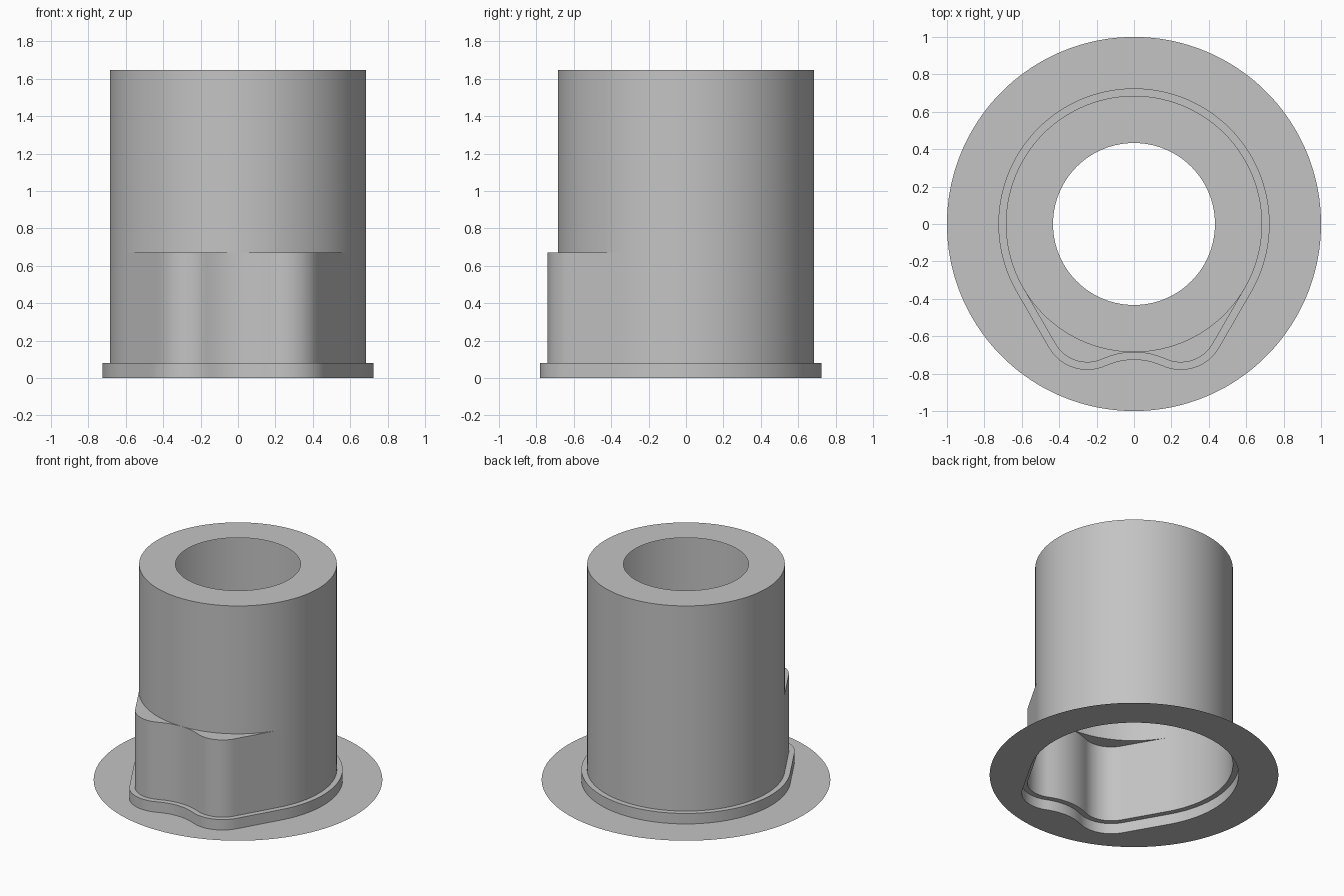
import bpy
import bmesh
from math import radians, degrees, cos, sin, atan2, hypot

cube = bpy.data.objects.get("Cube")
if cube:
    bpy.data.objects.remove(cube, do_unlink=True)

grey = bpy.data.materials.new("plain_grey")
grey.use_nodes = True
colour = (0.55, 0.55, 0.55, 1)
grey.diffuse_color = colour
grey.node_tree.nodes["Principled BSDF"].inputs["Base Color"].default_value = colour

# Main radii and heights
TUBE_R, HOLE_R, DISC_R = 0.685, 0.433, 1.0
FLANGE_Z, LUG_Z, TOP_Z = 0.08, 0.67, 1.648
# Front lug: two round lobes joined by a hollow
LOBE_X, LOBE_Y, LOBE_R = 0.25, -0.543, 0.197
HOLLOW_Y, HOLLOW_R = -1.085, 0.399


def arc(cx, cy, r, start, end, steps):
    angles = [radians(start + (end - start) * i / steps) for i in range(steps + 1)]
    return [(cx + r * cos(a), cy + r * sin(a)) for a in angles]


def line(p, q, steps):
    return [(p[0] + (q[0] - p[0]) * i / steps, p[1] + (q[1] - p[1]) * i / steps)
            for i in range(1, steps)]


def outline(offset):
    """Round back, straight tangents and the two-lobed front, counter-clockwise."""
    join = degrees(atan2(LOBE_Y - HOLLOW_Y, LOBE_X))
    back = arc(0, 0, TUBE_R + offset, -30, 210, 120)
    left = arc(-LOBE_X, LOBE_Y, LOBE_R + offset, 210, 360 - join, 16)
    hollow = arc(0, HOLLOW_Y, HOLLOW_R - offset, 180 - join, join, 12)
    right = arc(LOBE_X, LOBE_Y, LOBE_R + offset, 180 + join, 330, 16)
    return (back + line(back[-1], left[0], 10) + left + hollow[1:-1]
            + right + line(right[-1], back[0], 10))


def circle(radius):
    """Circle whose points line up with those of the body outline."""
    return [(x * radius / hypot(x, y), y * radius / hypot(x, y)) for x, y in body]


def skin(name, *rings):
    """Open sheet through a stack of (outline, height) rings."""
    bm = bmesh.new()
    loops = [[bm.verts.new((x, y, z)) for x, y in pts] for pts, z in rings]
    for a, b in zip(loops, loops[1:]):
        for i in range(len(a)):
            j = (i + 1) % len(a)
            bm.faces.new((a[i], a[j], b[j], b[i]))
    bmesh.ops.remove_doubles(bm, verts=bm.verts, dist=0.0002)
    mesh = bpy.data.meshes.new(name)
    bm.to_mesh(mesh)
    bm.free()
    mesh.materials.append(grey)
    obj = bpy.data.objects.new(name, mesh)
    bpy.context.collection.objects.link(obj)
    bpy.ops.object.select_all(action='DESELECT')
    obj.select_set(True)
    bpy.context.view_layer.objects.active = obj
    bpy.ops.object.shade_smooth_by_angle(angle=radians(30))


body = outline(0)
flange = outline(0.04)
tube = circle(TUBE_R)

# Thin base disc, cut out to the flange outline
skin("base_disc", (circle(DISC_R), 0), (flange, 0))
# Low step around the foot of the body
skin("foot_flange", (flange, 0), (flange, FLANGE_Z), (body, FLANGE_Z))
# Lower wall with the lobed lug
skin("lower_wall", (body, FLANGE_Z), (body, LUG_Z))
# Flat shelf closing the lug
skin("lug_shelf", (body, LUG_Z), (tube, LUG_Z))
# Upper round wall and the holed top
skin("upper_wall", (tube, LUG_Z), (tube, TOP_Z))
skin("top_ring", (tube, TOP_Z), (circle(HOLE_R), TOP_Z))
